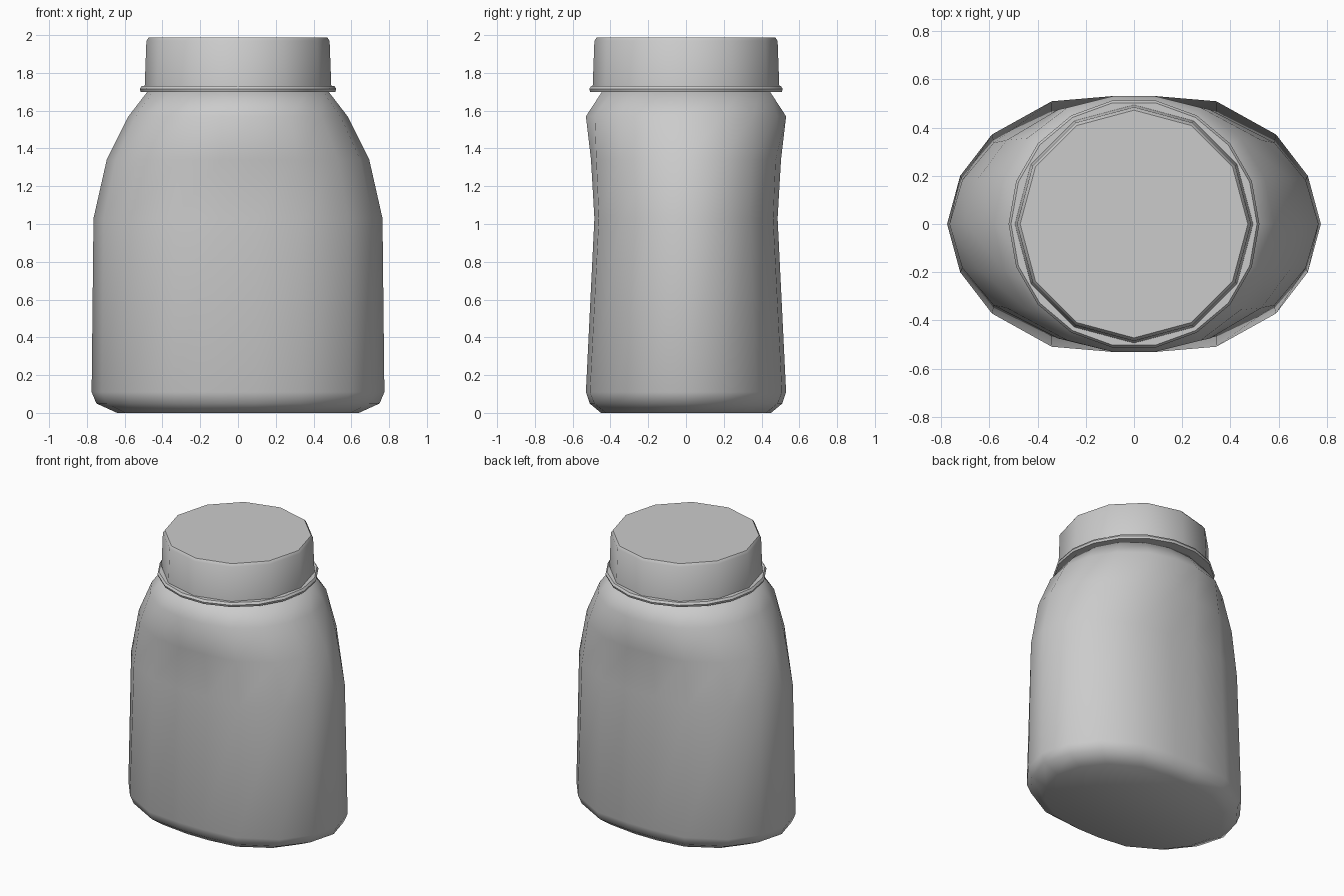
import bpy, bmesh
from math import cos, sin, radians, pi

if "Cube" in bpy.data.objects:
    bpy.data.objects.remove(bpy.data.objects["Cube"])


def make(name, rings, angle):
    """Loft closed rings of points, cap both ends, shade smooth."""
    bm = bmesh.new()
    loops = [[bm.verts.new(p) for p in ring] for ring in rings]
    for a, b in zip(loops, loops[1:]):
        n = len(a)
        for i in range(n):
            j = (i + 1) % n
            bm.faces.new((a[i], a[j], b[j], b[i]))
    bm.faces.new(loops[0][::-1])
    top = bm.faces.new(loops[-1])
    if name == "cap":  # very slightly domed lid
        bmesh.ops.poke(bm, faces=[top], offset=0.012)
    bmesh.ops.recalc_face_normals(bm, faces=bm.faces)
    me = bpy.data.meshes.new(name)
    bm.to_mesh(me)
    bm.free()
    ob = bpy.data.objects.new(name, me)
    bpy.context.collection.objects.link(ob)
    bpy.ops.object.select_all(action='DESELECT')
    ob.select_set(True)
    bpy.context.view_layer.objects.active = ob
    bpy.ops.object.shade_smooth_by_angle(angle=radians(angle))
    return ob


def circle(r, z, n):
    return [(r * cos(2 * pi * i / n), r * sin(2 * pi * i / n), z) for i in range(n)]


# Quarter outline of an 18-sided section: squarer body, round neck
BODY = [(1, 0), (.93, .377), (.76, .70), (.44, .96), (.12, 1)]
ROUND = [(cos(radians(20 * i)), sin(radians(20 * i)) / sin(radians(80))) for i in range(5)]


def section(z, hx, hy, t):
    q = [((a + (c - a) * t) * hx, (b + (d - b) * t) * hy)
         for (a, b), (c, d) in zip(BODY, ROUND)]
    half = q + [(-x, y) for x, y in reversed(q)]
    full = half + [(x, -y) for x, y in reversed(half[1:-1])]
    return [(x, y, z) for x, y in full]


# Body: height, half width, half depth, roundness
profile = [(0, .64, .45, .2), (.05, .75, .51, .1), (.11, .775, .53, 0),
           (1.03, .765, .485, .1), (1.34, .695, .503, .2),
           (1.57, .58, .53, .6), (1.70, .48, .445, 1)]
make("bottle_body", [section(*p) for p in profile], 60)

# Collar ring under the cap
make("collar_ring", [circle(r, z, 18) for r, z in
                     [(.44, 1.70), (.515, 1.70), (.52, 1.715), (.51, 1.73), (.44, 1.73)]], 40)

# Twelve-sided screw cap
make("cap", [circle(r, z, 12) for r, z in
             [(.495, 1.70), (.485, 1.97), (.472, 1.988)]], 40)
